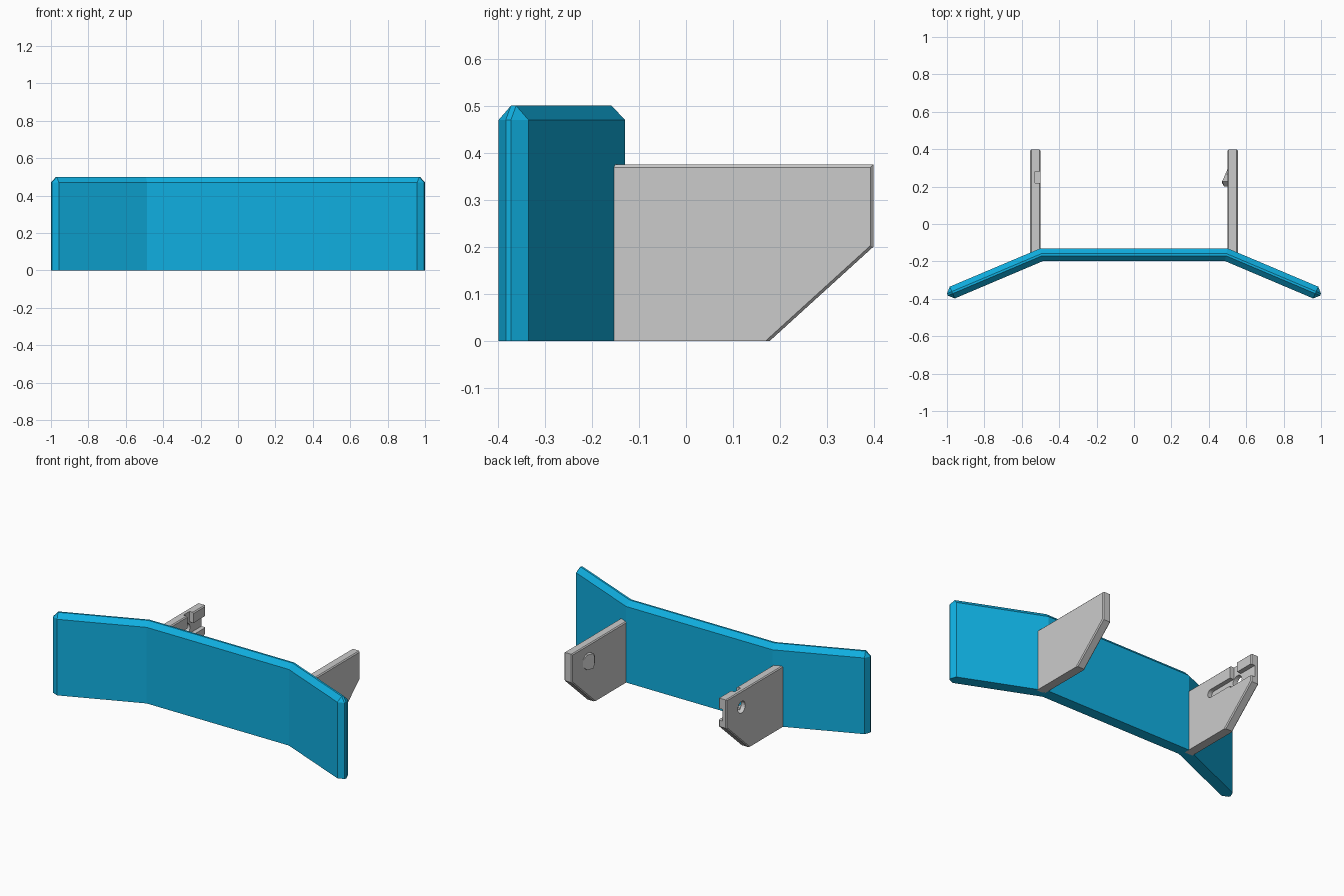
import bpy, bmesh, math
from mathutils import Matrix

if "Cube" in bpy.data.objects:
    bpy.data.objects.remove(bpy.data.objects["Cube"])


def make_object(name, bm, mat=None):
    bmesh.ops.recalc_face_normals(bm, faces=bm.faces)
    me = bpy.data.meshes.new(name)
    bm.to_mesh(me)
    bm.free()
    ob = bpy.data.objects.new(name, me)
    bpy.context.collection.objects.link(ob)
    if mat:
        me.materials.append(mat)
    return ob


def prism_x(profile, x0, x1):
    """Extrude a (y, z) profile along x."""
    bm = bmesh.new()
    f = bm.faces.new([bm.verts.new((x0, y, z)) for y, z in profile])
    r = bmesh.ops.extrude_face_region(bm, geom=[f])
    for v in r["geom"]:
        if isinstance(v, bmesh.types.BMVert):
            v.co.x = x1
    bmesh.ops.recalc_face_normals(bm, faces=bm.faces)
    return bm


# Blade: plan outline of the right half, extruded up with a chamfered top
blue = bpy.data.materials.new("blade_blue")
blue.diffuse_color = (0.005, 0.43, 0.75, 1)
blue.use_nodes = True
blue.node_tree.nodes["Principled BSDF"].inputs["Base Color"].default_value = blue.diffuse_color
half = [(.486, -.198), (.958, -.398), (.995, -.383), (1, -.372), (.985, -.335), (.5, -.13)]
half_top = [(.492, -.17), (.969, -.372), (.969, -.372), (.974, -.361), (.974, -.361), (.494, -.158)]


def full(pts):
    return pts + [(-x, y) for x, y in reversed(pts)]


bm = bmesh.new()
loops = [[bm.verts.new((x, y, z)) for x, y in full(pts)]
         for pts, z in ((half, 0), (half, .47), (half_top, .5))]
n = len(loops[0])
for a, b in zip(loops, loops[1:]):
    for i in range(n):
        j = (i + 1) % n
        bm.faces.new((a[i], a[j], b[j], b[i]))
bm.faces.new(loops[0][::-1])
bm.faces.new(loops[2])
bmesh.ops.remove_doubles(bm, verts=bm.verts, dist=1e-4)
make_object("blade", bm, blue)

# Side brackets with small chamfers on the top, rear and sloped edges
plate = [(-.165, 0), (.178, 0), (.398, .2), (.398, .375), (-.165, .375)]


def bracket(name, x0, x1):
    bm = prism_x(plate, x0, x1)
    edges = []
    for e in bm.edges:
        a, b = (v.co for v in e.verts)
        on_side = abs(a.x - b.x) < 1e-5
        bottom = max(a.z, b.z) < 1e-4
        front = max(a.y, b.y) < -.1
        if on_side and not bottom and not front:
            edges.append(e)
    bmesh.ops.bevel(bm, geom=edges, offset=.006, offset_type='OFFSET',
                    segments=1, affect='EDGES', clamp_overlap=True)
    return make_object(name, bm)


bracket("right_bracket", .5, .555)
left = bracket("left_bracket", -.555, -.5)


# Channels and hole cut into the left bracket
def rect(y0, y1, z0, z1):
    return [(y0, z0), (y1, z0), (y1, z1), (y0, z1)]


def circle(y, z, r, steps, start=0, sweep=2 * math.pi):
    return [(y + r * math.cos(start + sweep * i / steps),
             z + r * math.sin(start + sweep * i / steps)) for i in range(steps)]


slot = circle(.055, .275, .025, 8, math.pi / 2, math.pi) + [(.055, .25), (.25, .25), (.25, .3)]
cuts = [(rect(.22, .28, .238, .45), -.528, -.45),
        (rect(.25, .45, .2385, .3105), -.5285, -.45),
        (slot, -.527, -.45),
        (circle(.25, .275, .036, 20, .05), -.6, -.51)]
bpy.context.view_layer.objects.active = left
for prof, x0, x1 in cuts:
    cutter = make_object("cutter", prism_x(prof, x0, x1))
    cutter.hide_render = True
    m = left.modifiers.new("cut", 'BOOLEAN')
    m.operation = 'DIFFERENCE'
    m.solver = 'EXACT'
    m.object = cutter
    bpy.ops.object.modifier_apply(modifier=m.name)
    bpy.data.objects.remove(cutter)

# Wedge-shaped latch stud on the inner face of the right bracket
bm = bmesh.new()
for y, z in circle(.247, .278, .05, 8, math.pi / 8):
    bm.verts.new((.505, y, z))
    depth = .018 if y < .202 else min(.031, (.294 - y) * .43)
    bm.verts.new((.5 - depth, y, z))
for z in (.26, .296):
    bm.verts.new((.469, .222, z))
bmesh.ops.convex_hull(bm, input=bm.verts)
make_object("latch_stud", bm)
